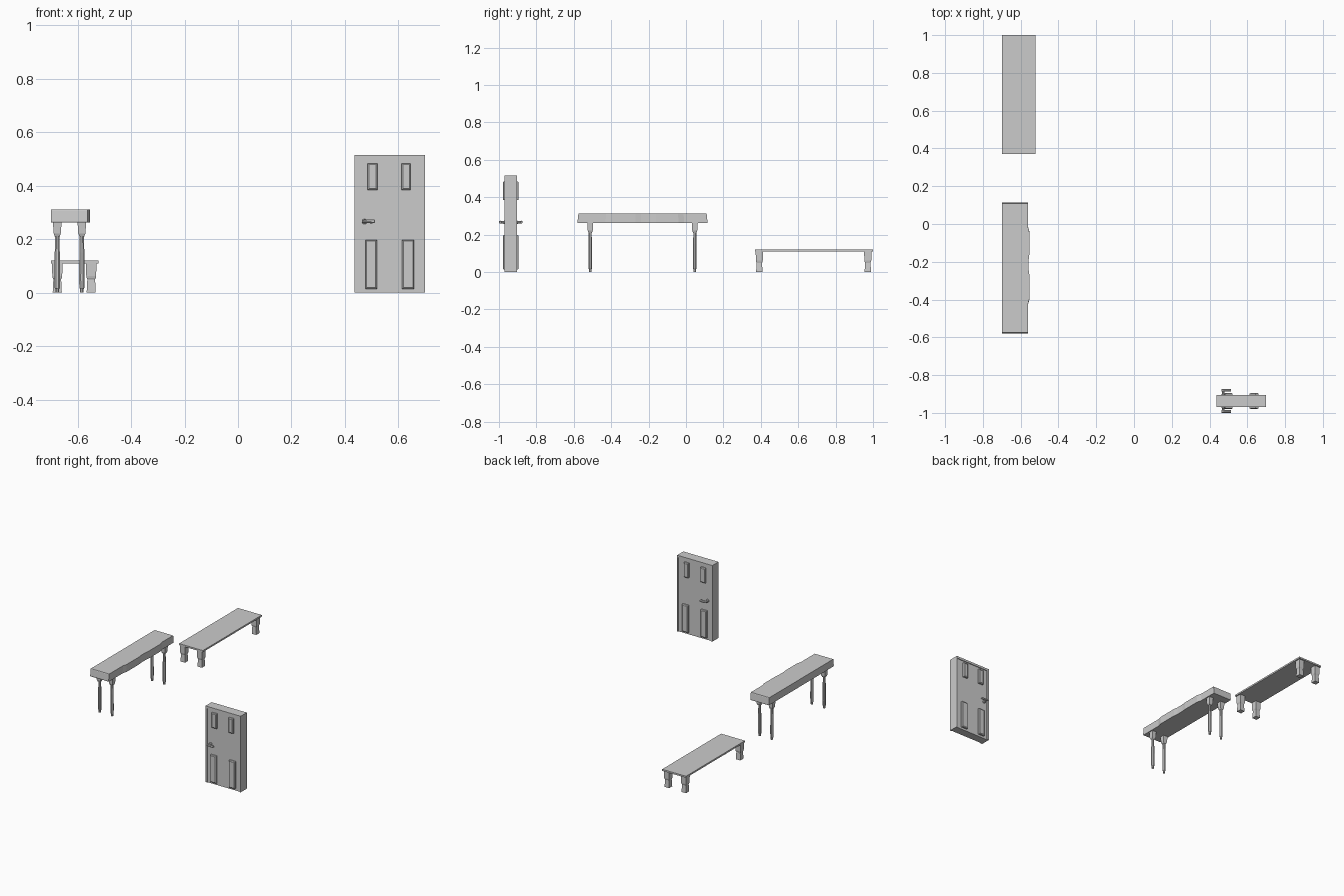
import bpy, bmesh, math
from mathutils import Vector

if "Cube" in bpy.data.objects:
    bpy.data.objects.remove(bpy.data.objects["Cube"])


def make(name, bm):
    bmesh.ops.recalc_face_normals(bm, faces=bm.faces)
    me = bpy.data.meshes.new(name)
    bm.to_mesh(me)
    bm.free()
    ob = bpy.data.objects.new(name, me)
    bpy.context.collection.objects.link(ob)
    return ob


def loft(name, rings):
    """Join equal-length rings of points and cap both ends."""
    bm = bmesh.new()
    vs = [[bm.verts.new(p) for p in r] for r in rings]
    n = len(rings[0])
    for a, b in zip(vs, vs[1:]):
        for i in range(n):
            j = (i + 1) % n
            bm.faces.new((a[i], a[j], b[j], b[i]))
    bm.faces.new(vs[0])
    bm.faces.new(vs[-1])
    return make(name, bm)


def box(name, x0, x1, y0, y1, z0, z1):
    c = ((x0, y0), (x1, y0), (x1, y1), (x0, y1))
    return loft(name, [[(x, y, z) for x, y in c] for z in (z0, z1)])


def column(name, x, y, profile, sides=4):
    """Upright turned or square post from (z, half width) pairs."""
    k = 1 / math.cos(math.pi / sides)
    ang = [2 * math.pi * (i + 0.5) / sides for i in range(sides)]
    return loft(name, [[(x + r * k * math.cos(a), y + r * k * math.sin(a), z)
                        for a in ang] for z, r in profile])


# Low bench: thin board on four short stepped feet
box("bench_top", -0.70, -0.522, 0.37, 1.0, 0.110, 0.121)
for x in (-0.676, -0.549):
    for y in (0.392, 0.972):
        column("bench_leg", x, y, [(0, 0.017), (0.012, 0.0165), (0.05, 0.0145),
                                   (0.055, 0.017), (0.062, 0.0185), (0.111, 0.0195)])

# Side table: deep top with slightly bulging drawer front
front = [(-0.562, -0.58), (-0.562, -0.43), (-0.554, -0.40), (-0.554, -0.27),
         (-0.558, -0.24), (-0.558, -0.19), (-0.554, -0.16), (-0.554, -0.04),
         (-0.562, -0.01), (-0.562, 0.115)]
outline = [(-0.70, -0.58)] + front + [(-0.70, 0.115)]


def scaled(k, z):
    return [(x, -0.2325 + (y + 0.2325) * k, z) for x, y in outline]


loft("table_top", [scaled(0.996, 0.262), scaled(1.0, 0.268),
                   scaled(0.988, 0.308), scaled(0.982, 0.312)])

# Table legs: square tapered block over a turned spindle
for x in (-0.676, -0.584):
    for y in (-0.512, 0.047):
        column("table_leg_block", x, y, [(0.210, 0.009), (0.222, 0.0135),
                                         (0.263, 0.016)])
        column("table_leg_spindle", x, y, [(0, 0.007), (0.014, 0.007), (0.018, 0.0095),
                                           (0.05, 0.010), (0.15, 0.0095),
                                           (0.19, 0.008), (0.212, 0.008)], 8)

# Door slab with frame
Y = -0.937
box("door_slab", 0.449, 0.694, Y - 0.028, Y + 0.028, 0, 0.502)
box("left_jamb", 0.436, 0.449, Y - 0.033, Y + 0.033, 0, 0.502)
box("right_jamb", 0.692, 0.699, Y - 0.033, Y + 0.033, 0, 0.502)
box("door_head", 0.436, 0.699, Y - 0.033, Y + 0.033, 0.500, 0.515)

# Raised panels and lever handles on both faces
panels = [(0.485, 0.522, 0.384, 0.484), (0.612, 0.646, 0.384, 0.484),
          (0.476, 0.520, 0.014, 0.198), (0.614, 0.659, 0.014, 0.198)]


def face_rect(x0, x1, z0, z1, y, d):
    return [(x0 + d, y, z0 + d), (x1 - d, y, z0 + d), (x1 - d, y, z1 - d), (x0 + d, y, z1 - d)]


for s in (-1, 1):
    for p in panels:
        loft("door_panel", [face_rect(*p, Y + s * d, i) for d, i in
                            ((0.024, 0), (0.038, 0), (0.042, 0.005))])
    ring = [2 * math.pi * i / 10 for i in range(10)]
    loft("handle_stem", [[(0.473 + r * math.cos(a), Y + s * d, 0.266 + r * math.sin(a))
                          for a in ring] for d, r in
                         ((0.026, 0.010), (0.036, 0.010), (0.039, 0.006), (0.056, 0.006))])
    loft("handle_lever", [[(x, Y + s * 0.056 + 0.007 * math.cos(a), 0.267 + r * math.sin(a))
                           for a in ring] for x, r in
                          ((0.463, 0.004), (0.468, 0.006), (0.50, 0.008),
                           (0.509, 0.007), (0.513, 0.004))])
